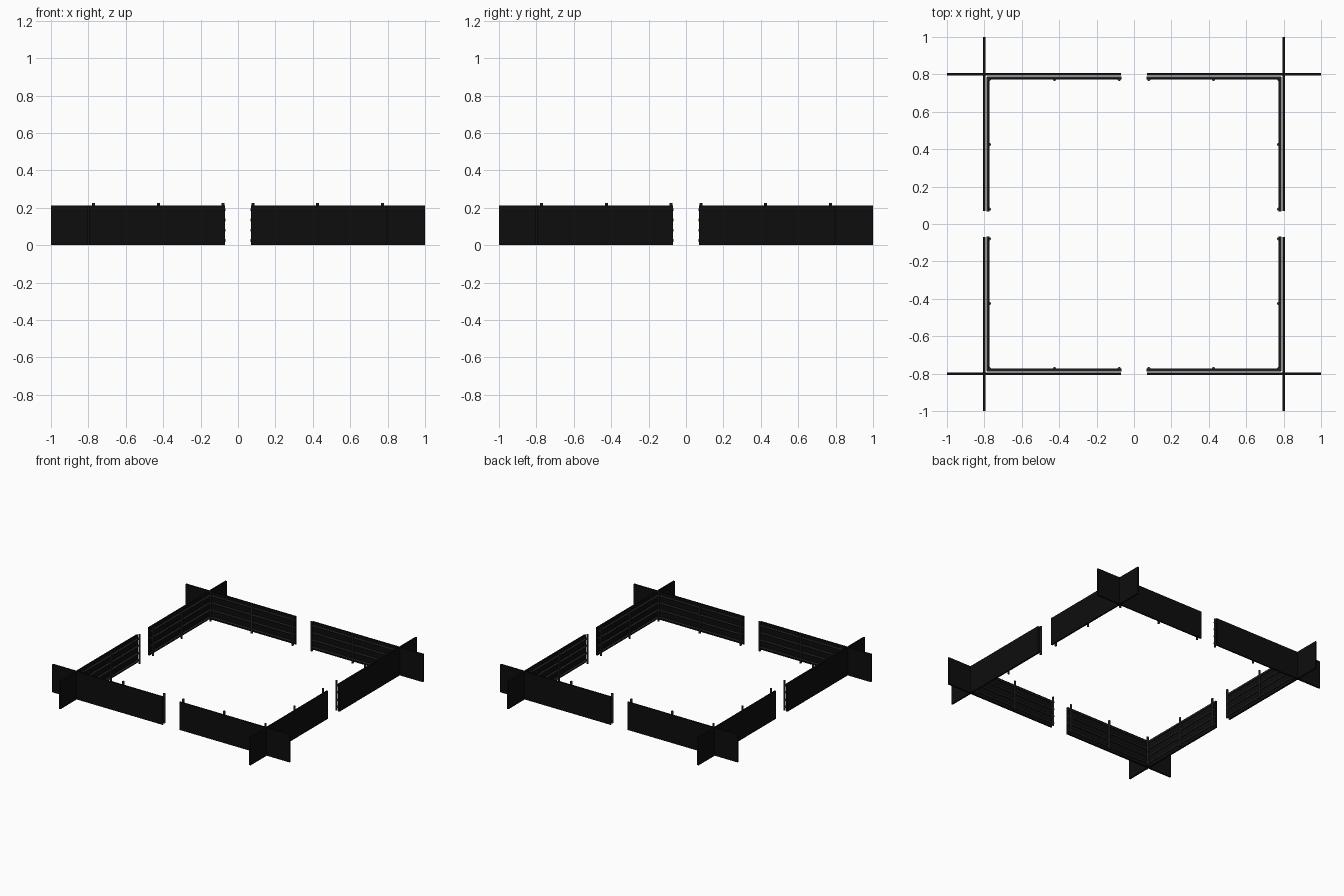
import bpy
from math import pi, cos, sin
from mathutils import Matrix, Vector

if "Cube" in bpy.data.objects:
    bpy.data.objects.remove(bpy.data.objects["Cube"])


def material(name, v):
    m = bpy.data.materials.new(name)
    m.diffuse_color = (v, v, v, 1)
    m.use_nodes = True
    m.node_tree.nodes["Principled BSDF"].inputs["Base Color"].default_value = m.diffuse_color
    return m


black = material("black_board", 0.004)
grey = material("dark_metal", 0.03)


def box(name, lo, hi, rot, mat):
    lo, hi = Vector(lo), Vector(hi)
    bpy.ops.mesh.primitive_cube_add(size=1)
    o = bpy.context.object
    o.name = name
    o.data.transform(rot @ Matrix.Translation((lo + hi) / 2) @ Matrix.Diagonal((*(hi - lo), 1)))
    o.data.materials.append(mat)


def tube(name, a, b, r, rot, mat):
    a, b = Vector(a), Vector(b)
    bpy.ops.mesh.primitive_cylinder_add(vertices=12, radius=r, depth=(b - a).length)
    o = bpy.context.object
    o.name = name
    turn = (b - a).to_track_quat('Z', 'Y').to_matrix().to_4x4()
    o.data.transform(rot @ Matrix.Translation((a + b) / 2) @ turn)
    o.data.materials.append(mat)
    bpy.ops.object.shade_smooth_by_angle()


# four sides, each with two boards and a tube frame on the inner face
for side in range(4):
    rot = Matrix.Rotation(side * pi / 2, 4, 'Z')
    for s in (-1, 1):
        x0, x1 = sorted((s * 0.07, s * 1.0))
        box("board", (x0, -0.806, 0), (x1, -0.794, 0.212), rot, black)
        # horizontal rails
        for z in (0.025, 0.08, 0.135, 0.19):
            tube("rail", (s * 0.067, -0.781, z), (s * 0.785, -0.781, z), 0.0075, rot, grey)
        # upright posts; the corner post is shared with the next side
        for x in (0.08, 0.425) + ((0.773,) if s > 0 else ()):
            tube("post", (s * x, -0.772, 0), (s * x, -0.772, 0.225), 0.0075, rot, grey)
